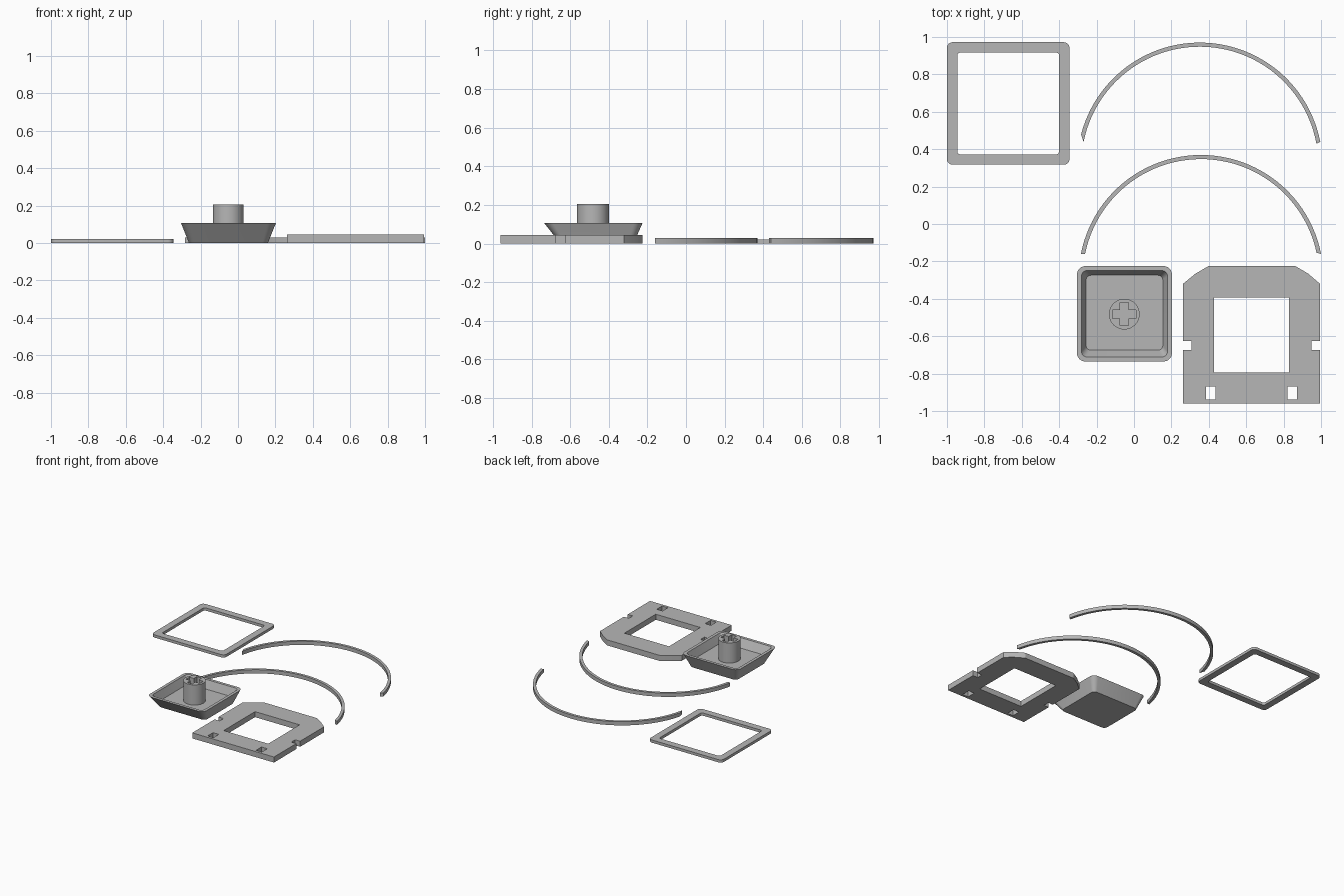
import bpy, bmesh
from math import sin, cos, pi, radians

if "Cube" in bpy.data.objects:
    bpy.data.objects.remove(bpy.data.objects["Cube"])

grey = bpy.data.materials.new("plain_grey")
grey.diffuse_color = (0.47, 0.47, 0.47, 1)
grey.use_nodes = True
grey.node_tree.nodes["Principled BSDF"].inputs["Base Color"].default_value = grey.diffuse_color


def finish(obj):
    obj.data.materials.clear()
    obj.data.materials.append(grey)
    bpy.ops.object.select_all(action='DESELECT')
    obj.select_set(True)
    bpy.context.view_layer.objects.active = obj
    bpy.ops.object.shade_smooth_by_angle(angle=radians(30))


def slab(name, loops, z0, z1):
    """Extrude an outline (first loop) with holes (other loops) from z0 to z1."""
    cu = bpy.data.curves.new(name, 'CURVE')
    cu.dimensions, cu.fill_mode = '2D', 'BOTH'
    cu.extrude = (z1 - z0) / 2
    for pts in loops:
        sp = cu.splines.new('POLY')
        sp.points.add(len(pts) - 1)
        for p, (x, y) in zip(sp.points, pts):
            p.co = (x, y, 0, 1)
        sp.use_cyclic_u = True
    obj = bpy.data.objects.new(name, cu)
    bpy.context.collection.objects.link(obj)
    bpy.ops.object.select_all(action='DESELECT')
    obj.select_set(True)
    bpy.context.view_layer.objects.active = obj
    bpy.ops.object.convert(target='MESH')
    obj = bpy.context.view_layer.objects.active
    obj.location.z = (z0 + z1) / 2
    bm = bmesh.new()
    bm.from_mesh(obj.data)
    bmesh.ops.remove_doubles(bm, verts=bm.verts, dist=1e-5)
    bmesh.ops.recalc_face_normals(bm, faces=bm.faces)
    bm.to_mesh(obj.data)
    bm.free()
    finish(obj)
    return obj


def rect(x0, x1, y0, y1, r=0, n=6):
    """Rectangle outline, optionally with rounded corners."""
    if r == 0:
        return [(x0, y0), (x1, y0), (x1, y1), (x0, y1)]
    corners = [(x1 - r, y1 - r), (x0 + r, y1 - r), (x0 + r, y0 + r), (x1 - r, y0 + r)]
    return [(cx + r * cos((q + i / n) * pi / 2), cy + r * sin((q + i / n) * pi / 2))
            for q, (cx, cy) in enumerate(corners) for i in range(n + 1)]


def arc(cx, cy, r, a0, a1, n=48):
    return [(cx + r * cos(radians(a0 + (a1 - a0) * i / n)),
             cy + r * sin(radians(a0 + (a1 - a0) * i / n))) for i in range(n + 1)]


# Square frame
slab("square_frame", [rect(-1, -0.345, 0.317, 0.972, 0.03),
                      rect(-0.945, -0.40, 0.372, 0.917, 0.018)], 0, 0.022)

# Two thin curved strips with slanted ends
slab("back_strip", [arc(0.352, 0.314, 0.656, 11, 165.4)
                    + arc(0.352, 0.314, 0.634, 168.8, 10.5)], 0, 0.03)
slab("middle_strip", [arc(0.358, -0.285, 0.654, 11, 169)
                      + arc(0.358, -0.285, 0.632, 168.6, 12)], 0, 0.03)

# Notched plate with square window and two slots
outline = [(0.262, -0.96), (0.995, -0.96), (0.995, -0.674), (0.95, -0.674),
           (0.95, -0.625), (0.995, -0.625), (0.995, -0.32), (0.932, -0.266),
           (0.863, -0.225), (0.398, -0.225), (0.328, -0.266), (0.262, -0.32),
           (0.262, -0.625), (0.307, -0.625), (0.307, -0.674), (0.262, -0.674)]
slab("notched_plate", [outline, rect(0.428, 0.828, -0.795, -0.393),
                       rect(0.385, 0.437, -0.939, -0.87),
                       rect(0.82, 0.872, -0.939, -0.87)], 0, 0.045)

# Hollow tapered key cap, lying upside down
FLOOR = 0.042
rings = [(rect(-0.262, 0.160, -0.65, -0.272, 0.03), 0),
         (rect(-0.305, 0.203, -0.735, -0.225, 0.045), 0.107),
         (rect(-0.281, 0.179, -0.711, -0.249, 0.03), 0.107),
         (rect(-0.256, 0.154, -0.675, -0.274, 0.025), FLOOR)]
bm = bmesh.new()
loops = [[bm.verts.new((x, y, z)) for x, y in pts] for pts, z in rings]
for a, b in zip(loops, loops[1:]):
    for i in range(len(a)):
        j = (i + 1) % len(a)
        bm.faces.new((a[i], a[j], b[j], b[i]))
bm.faces.new(loops[0][::-1])
bm.faces.new(loops[-1])
bmesh.ops.recalc_face_normals(bm, faces=bm.faces)
mesh = bpy.data.meshes.new("key_cap")
bm.to_mesh(mesh)
bm.free()
cap = bpy.data.objects.new("key_cap", mesh)
bpy.context.collection.objects.link(cap)
finish(cap)

# Round stem with a cross-shaped socket
CX, CY, L, W = -0.052, -0.482, 0.062, 0.022
cross = [(L, -W), (L, W), (W, W), (W, L), (-W, L), (-W, W),
         (-L, W), (-L, -W), (-W, -W), (-W, -L), (W, -L), (W, -W)]
slab("stem", [arc(CX, CY, 0.082, 0, 360)[:-1],
              [(CX + x, CY + y) for x, y in cross]], FLOOR - 0.005, 0.205)
